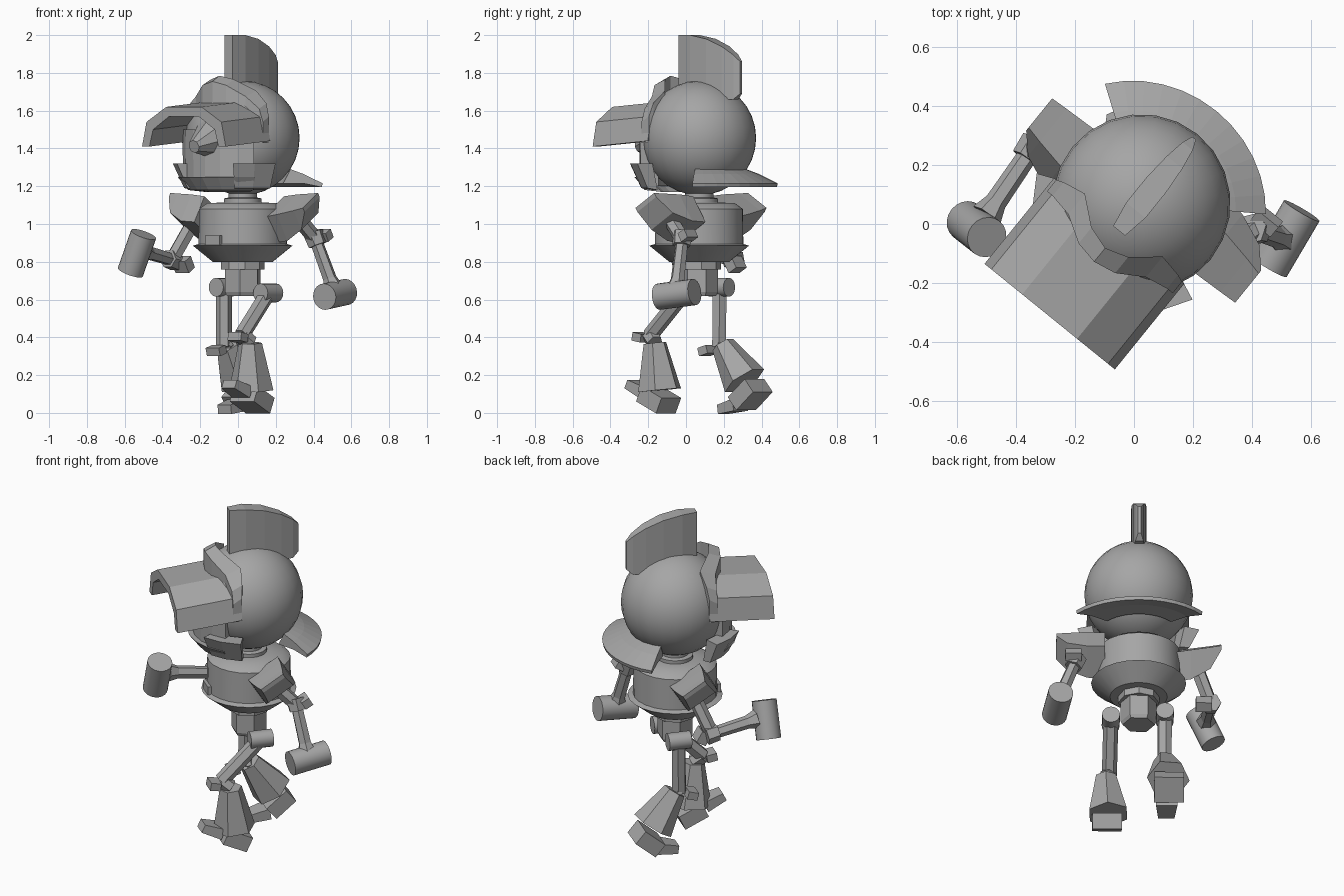
import bpy, bmesh
from math import sin, cos, pi, radians
from mathutils import Matrix, Vector

if "Cube" in bpy.data.objects:
    bpy.data.objects.remove(bpy.data.objects["Cube"])

grey = bpy.data.materials.new("plain_grey")
grey.use_nodes = True
grey.diffuse_color = (0.38, 0.38, 0.38, 1)
grey.node_tree.nodes["Principled BSDF"].inputs["Base Color"].default_value = grey.diffuse_color

# The body is turned about z; limbs are placed directly
TURN = Matrix.Rotation(radians(-39), 4, 'Z')
BODY = Matrix.Translation((0.025, 0.07, 0)) @ TURN
WORLD = Matrix()


def finish(name, bm, matrix, smooth=False):
    bmesh.ops.recalc_face_normals(bm, faces=bm.faces)
    bm.transform(matrix)
    mesh = bpy.data.meshes.new(name)
    bm.to_mesh(mesh)
    bm.free()
    mesh.materials.append(grey)
    ob = bpy.data.objects.new(name, mesh)
    bpy.context.collection.objects.link(ob)
    if smooth:
        bpy.ops.object.select_all(action='DESELECT')
        ob.select_set(True)
        bpy.context.view_layer.objects.active = ob
        bpy.ops.object.shade_smooth_by_angle(angle=radians(35))
    return ob


def loft(name, rings, matrix=BODY, smooth=False):
    """Skin closed rings of equal size and cap both ends."""
    bm = bmesh.new()
    vs = [[bm.verts.new(p) for p in ring] for ring in rings]
    n = len(vs[0])
    for a, b in zip(vs, vs[1:]):
        for i in range(n):
            j = (i + 1) % n
            bm.faces.new((a[i], a[j], b[j], b[i]))
    bm.faces.new(vs[0])
    bm.faces.new(vs[-1])
    return finish(name, bm, matrix, smooth)


def tube(name, p, q, r1, r2, n=6, smooth=False):
    p, q = Vector(p), Vector(q)
    turn = (q - p).to_track_quat('Z', 'Y')
    rings = [[c + turn @ Vector((r * cos(2 * pi * i / n), r * sin(2 * pi * i / n), 0))
              for i in range(n)] for c, r in ((p, r1), (q, r2))]
    return loft(name, rings, WORLD, smooth)


def turned(name, profile, n=24, smooth=True):
    rings = [[(r * cos(2 * pi * i / n), r * sin(2 * pi * i / n), z) for i in range(n)]
             for r, z in profile]
    return loft(name, rings, BODY, smooth)


def band(name, profile, middle, half, n=12, depth=1.0):
    """Sweep an (r, z) section about the head axis; middle -90 is the front."""
    rings = []
    for i in range(n + 1):
        a = radians(middle - half + 2 * half * i / n)
        rings.append([(r * cos(a), r * sin(a) * depth, z) for r, z in profile])
    return loft(name, rings)


def block(name, centre, size, pitch=0, taper=1.0):
    bm = bmesh.new()
    bmesh.ops.create_cube(bm, size=1)
    for v in bm.verts:
        if v.co.y < 0:
            v.co.x *= taper
            v.co.z = -0.5 + (v.co.z + 0.5) * taper
    m = (Matrix.Translation(centre) @ TURN @ Matrix.Rotation(radians(pitch), 4, 'X')
         @ Matrix.Diagonal((*size, 1)))
    return finish(name, bm, m)


# Head
bm = bmesh.new()
bmesh.ops.create_uvsphere(bm, u_segments=24, v_segments=16, radius=0.303)
bm.transform(Matrix.Translation((0, 0, 1.455)))
finish("head", bm, BODY, True)

# Head crest: fan-shaped plate, widest near its front
side = [(-0.12, 2.0, 1.68), (-0.03, 2.0, 1.68), (0.08, 1.98, 1.68),
        (0.18, 1.94, 1.66), (0.25, 1.895, 1.66), (0.285, 1.86, 1.69)]
widths = [0.026, 0.042, 0.042, 0.034, 0.022, 0.008]
loft("head_crest", [[(-w, y, lo), (w, y, lo), (w, y, hi), (-w, y, hi)]
                    for (y, hi, lo), w in zip(side, widths)])

# Visor: open arch pushed forward over the face, dipping at its front
half = [(0.285, 1.43), (0.255, 1.56), (0.12, 1.64)]
inner = [(0.235, 1.43), (0.21, 1.52), (0.1, 1.59)]
arch = half + [(-x, z) for x, z in reversed(half)]
arch += [(-x, z) for x, z in inner] + list(reversed(inner))
loft("visor", [[(x, y, z + dip) for x, z in arch]
               for y, dip in ((-0.495, -0.02), (-0.12, 0.01))])

# Brow ridge: thin peaked arch behind the visor
stations = [(-0.275, -0.145, 1.43, 1.57, 0.025), (-0.25, -0.14, 1.5, 1.64, 0.03),
            (-0.17, -0.14, 1.55, 1.705, 0.045), (-0.08, -0.205, 1.6, 1.765, 0.035),
            (0, -0.225, 1.6, 1.785, 0.03)]
stations += [(-x, y, a, b, d) for x, y, a, b, d in reversed(stations[:-1])]
loft("brow_ridge", [[(x, y - d, a), (x, y + d, a), (x, y + d, b), (x, y - d, b - 0.03)]
                    for x, y, a, b, d in stations])

# Face: mask, jaw guard, cheek guards and nose
band("face_mask", [(0.22, 1.2), (0.315, 1.22), (0.32, 1.5), (0.22, 1.5)], -90, 50, 6)
band("jaw_guard", [(0.2, 1.17), (0.29, 1.18), (0.345, 1.25), (0.29, 1.25)], -90, 50, 6)
for s in (-1, 1):
    band("cheek_guard", [(0.25, 1.18), (0.31, 1.19), (0.37, 1.32), (0.28, 1.32)],
         -90 + s * 49, 18, 2)
nose = [BODY @ Vector(p) for p in ((0, -0.26, 1.45), (0, -0.41, 1.41))]
tube("nose", *nose, 0.11, 0.035, 8)

# Neck guard: flared brim round the back of the head
band("neck_guard", [(0.26, 1.29), (0.33, 1.265), (0.435, 1.215), (0.43, 1.195),
                    (0.33, 1.215), (0.22, 1.215)], 90, 54, depth=0.93)

# Torso, neck and pelvis
turned("neck", [(0.1, 1.08), (0.1, 1.135), (0.075, 1.14), (0.075, 1.2)])
turned("torso", [(0.16, 0.8), (0.265, 0.885), (0.235, 0.895), (0.232, 1.08),
                 (0.19, 1.11), (0.09, 1.115)])
turned("waist", [(0.115, 0.76), (0.115, 0.82)], 8, False)
turned("pelvis_post", [(0.09, 0.62), (0.1, 0.64), (0.1, 0.8)], 6, False)
block("belly_plate", (-0.13, -0.115, 0.915), (0.1, 0.02, 0.05))

# Shoulder pads, swung with the arms
for s, centre in ((-1, -0.03), (1, 0.055)):
    pads = [(0.19, 0.105, -0.1, 0.06), (0.29, 0.1, -0.09, 0.075),
            (0.40, 0.085, -0.03, 0.09), (0.46, 0.075, 0.075, 0.1)]
    swing = (BODY @ Matrix.Translation((0, centre, 1.04))
             @ Matrix.Rotation(radians(s * 32), 4, 'X'))
    loft("shoulder_pad", [[(s * x, -w, a), (s * x, w, a), (s * x, w, b), (s * x, -w, b)]
                          for x, w, a, b in pads], swing)

# Arms: shoulder, elbow, wrist, then the two ends of the hand
arms = {
    "left": [(0.28, -0.12, 1.08), (0.41, -0.02, 0.92), (0.505, -0.05, 0.66),
             (0.458, -0.145, 0.615), (0.57, 0.045, 0.64)],
    "right": [(-0.22, 0.26, 1.04), (-0.35, 0.25, 0.81), (-0.5, 0.03, 0.855),
              (-0.5, -0.045, 0.945), (-0.57, 0.01, 0.745)],
}
for name, (shoulder, elbow, wrist, low, high) in arms.items():
    e, w = Vector(elbow), Vector(wrist)
    along = (w - e).normalized()
    tube(name + "_upper_arm", shoulder, elbow, 0.04, 0.04)
    tube(name + "_elbow", e - along * 0.035, e + along * 0.035, 0.055, 0.05)
    tube(name + "_forearm", elbow, wrist, 0.034, 0.038)
    tube(name + "_wrist", w - along * 0.06, w, 0.036, 0.055)
    tube(name + "_hand", low, high, 0.07, 0.07, 20, True)
block("left_elbow_guard", (0.45, 0.01, 0.94), (0.09, 0.05, 0.05), 30)
block("right_elbow_guard", (-0.29, 0.26, 0.785), (0.09, 0.06, 0.07), 30)

# Legs: hip, knee, shin top, ankle, knee guard, heel, toe and foot pitches
legs = {
    "left": [(0.16, -0.01, 0.635), (0.02, -0.19, 0.41), (0.065, -0.165, 0.37),
             (0.07, -0.14, 0.12), (0.0, -0.235, 0.4), (0.075, -0.145, 0.07),
             (-0.01, -0.245, 0.135), -25, -25],
    "right": [(-0.075, 0.178, 0.665), (-0.075, 0.175, 0.35), (-0.06, 0.195, 0.36),
              (0.01, 0.31, 0.17), (-0.115, 0.115, 0.33), (0.03, 0.34, 0.097),
              (-0.035, 0.24, 0.035), 40, 8],
}
back = TURN @ Vector((0, 1, 0))
for name, (hip, knee, top, ankle, guard, heel, toe, pitch, toe_pitch) in legs.items():
    h = Vector(hip)
    tube(name + "_hip", h - back * 0.065, h + back * 0.065, 0.05, 0.05, 16, True)
    tube(name + "_thigh", hip, knee, 0.042, 0.042)
    tube(name + "_knee", knee, top, 0.045, 0.045)
    tube(name + "_shin", top, ankle, 0.063, 0.12)
    block(name + "_knee_guard", guard, (0.09, 0.06, 0.045), pitch * 0.4)
    block(name + "_heel", heel, (0.165, 0.15, 0.09), pitch)
    block(name + "_toe", toe, (0.12, 0.12, 0.065), toe_pitch, 0.75)
